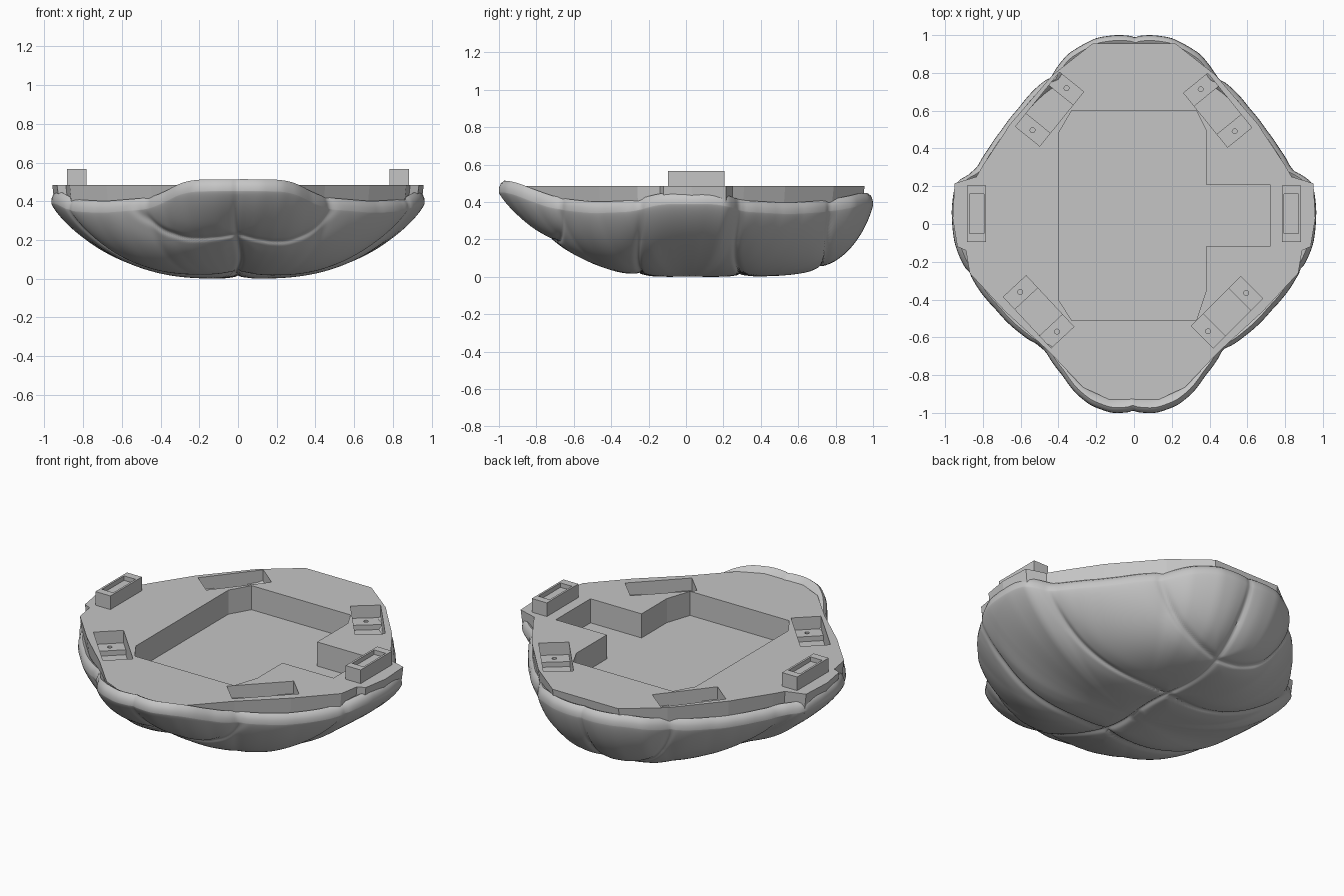
import bpy, bmesh, math
from mathutils import Matrix, Vector

cube = bpy.data.objects.get("Cube")
if cube:
    bpy.data.objects.remove(cube, do_unlink=True)

grey = bpy.data.materials.new("plain_grey")
grey.use_nodes = True
COLOR = (0.56, 0.56, 0.56, 1)
grey.diffuse_color = COLOR
grey.node_tree.nodes["Principled BSDF"].inputs["Base Color"].default_value = COLOR

TOP = 0.485


def finish(name, bm, smooth=None):
    bmesh.ops.recalc_face_normals(bm, faces=bm.faces)
    mesh = bpy.data.meshes.new(name)
    bm.to_mesh(mesh)
    bm.free()
    mesh.materials.append(grey)
    obj = bpy.data.objects.new(name, mesh)
    bpy.context.collection.objects.link(obj)
    if smooth:
        bpy.ops.object.select_all(action='DESELECT')
        obj.select_set(True)
        bpy.context.view_layer.objects.active = obj
        bpy.ops.object.shade_smooth_by_angle(angle=math.radians(smooth))
    return obj


def loft(bm, loops, cap_end=True):
    """Bridge closed loops of points, capping the start and optionally the end."""
    rings = [[bm.verts.new(p) for p in loop] for loop in loops]
    n = len(rings[0])
    for a, b in zip(rings, rings[1:]):
        for i in range(n):
            j = (i + 1) % n
            bm.faces.new((a[i], a[j], b[j], b[i]))
    bm.faces.new(rings[0])
    if cap_end:
        bm.faces.new(rings[-1])


def prism(name, points, z0, z1):
    bm = bmesh.new()
    loft(bm, [[(x, y, z) for x, y in points] for z in (z0, z1)])
    return finish(name, bm)


def rect(cx, cy, length, width, angle=0):
    """Rectangle turned around its centre."""
    turn = Matrix.Rotation(angle, 2)
    out = []
    for sx, sy in ((-1, -1), (1, -1), (1, 1), (-1, 1)):
        p = turn @ Vector((sx * length / 2, sy * width / 2))
        out.append((cx + p.x, cy + p.y))
    return out


def cut(obj, cutter):
    mod = obj.modifiers.new("cut", 'BOOLEAN')
    mod.operation, mod.solver, mod.object = 'DIFFERENCE', 'EXACT', cutter
    bpy.context.view_layer.objects.active = obj
    bpy.ops.object.modifier_apply(modifier=mod.name)
    bpy.data.objects.remove(cutter, do_unlink=True)


def lookup(table, t):
    """Linear interpolation in a sorted table of pairs."""
    for (a, va), (b, vb) in zip(table, table[1:]):
        if t <= b:
            return va + (vb - va) * (t - a) / (b - a)
    return table[-1][1]


# Shell: half outline, front to back, turned into radius by angle
half = [(0, -1), (.12, -1), (.23, -.96), (.31, -.895), (.38, -.8), (.47, -.68), (.6, -.585),
        (.73, -.455), (.86, -.29), (.895, -.24), (.95, -.1), (.965, .08), (.945, .22), (.835, .3),
        (.77, .4), (.7, .5), (.61, .615), (.435, .795), (.35, .9), (.2, .985), (.1, 1), (0, 1)]
radius = [(math.degrees(math.atan2(y, x)), math.hypot(x, y)) for x, y in half]
rim = [(-90, .515), (-74, .51), (-64, .45), (-56, .42), (-35, .40), (-17, .41), (-9, .45),
       (11, .45), (19, .41), (40, .395), (60, .41), (75, .45), (90, .445)]

# Seams between the plates: (y at centre line, slope towards the sides)
seams = [(-.76, .2), (-.26, .01), (.3, -.03), (.72, .13)]


def groove(x, y):
    dist = [abs(x - .012 * math.sin(9 * y))]
    dist += [abs(y - c - k * abs(x) - .012 * math.sin(8 * x)) for c, k in seams]
    d = min(dist)
    return .015 * math.exp(-(d / .015) ** 2) + .012 * math.exp(-(d / .06) ** 2)


SEG, RINGS = 480, 90
LIP = [(.998, .035), (.988, .012), (.972, 0), (.955, .008), (.93, .035), (.9, .08)]
focus = Vector((0, 0, .4))
loops = [[] for _ in range(RINGS + len(LIP))]
for i in range(SEG):
    ang = 2 * math.pi * i / SEG
    co, si = math.cos(ang), math.sin(ang)
    deg = math.degrees(math.asin(si))
    reach = sum(lookup(radius, max(-90, min(90, deg + k))) for k in (-1, 0, 1)) / 3
    height = sum(lookup(rim, max(-90, min(90, deg + k))) for k in (-4, -2, 0, 2, 4)) / 5
    # Bottom stays flatter towards the back and along the front flanks
    power = 2.5 + (3.5 * si * si if si > 0 else 7 * (co * si) ** 2 - .5 * si * si)
    column = []
    for k in range(1, RINGS + 1):
        r = math.sin(k / RINGS * math.pi / 2) ** .8
        column.append((r, (height - .06) * (1 - max(0, 1 - r ** power) ** .8)))
    column += [(r, height - drop) for r, drop in LIP]
    for loop, (r, z) in zip(loops, column):
        p = Vector((co * reach * r, si * reach * r, z))
        # Grooves fade towards the rim
        fade = 1 - .55 * max(0, min(1, (z / height - .45) / .4))
        p += (focus - p).normalized() * groove(p.x, p.y) * fade
        loop.append(p)
bm = bmesh.new()
loft(bm, loops, cap_end=False)
finish("shell", bm, 60)

# Lid: flat slab that tapers into the shell
side = [(.13, -.93), (.27, -.865), (.45, -.675), (.68, -.465), (.87, -.26), (.89, -.14),
        (.935, -.12), (.96, .03), (.95, .215), (.835, .25), (.8, .31), (.655, .53),
        (.43, .79), (.22, .955)]
outline = side + [(-x, y) for x, y in reversed(side)]
bm = bmesh.new()
loft(bm, [[(x * s, y * s, z) for x, y in outline]
          for s, z in ((.84, .29), (.985, .365), (1, TOP))])
lid = finish("lid", bm)

# Main compartment with a side bay
cavity = [(-.33, -.51), (.33, -.51), (.38, -.36), (.38, -.12), (.72, -.12), (.72, .21),
          (.38, .21), (.38, .5), (.33, .6), (-.33, .6), (-.4, .48), (-.4, -.4)]
cut(lid, prism("cavity_cutter", cavity, .34, .6))

# Corner pockets: ledges with screw holes, deeper middle
for cx, cy, deg in ((.443, .602, -51), (-.447, .608, 51), (.493, -.467, 45), (-.505, -.465, -47)):
    a = math.radians(deg)
    cut(lid, prism("ledge_cutter", rect(cx, cy, .37, .165, a), TOP - .075, .6))
    cut(lid, prism("pocket_cutter", rect(cx, cy, .19, .165, a), TOP - .105, .6))
    for s in (-.143, .143):
        hx, hy = cx + s * math.cos(a), cy + s * math.sin(a)
        ring = [(hx + .013 * math.cos(t * math.pi / 8), hy + .013 * math.sin(t * math.pi / 8))
                for t in range(16)]
        cut(lid, prism("hole_cutter", ring, TOP - .115, .6))

# Side tabs with a recessed top
for name, x in (("right_tab", -.833), ("left_tab", .833)):
    tab = prism(name, rect(x, .055, .1, .3), TOP - .03, .567)
    cut(tab, prism("recess_cutter", rect(x, .055, .076, .21), .54, .7))
